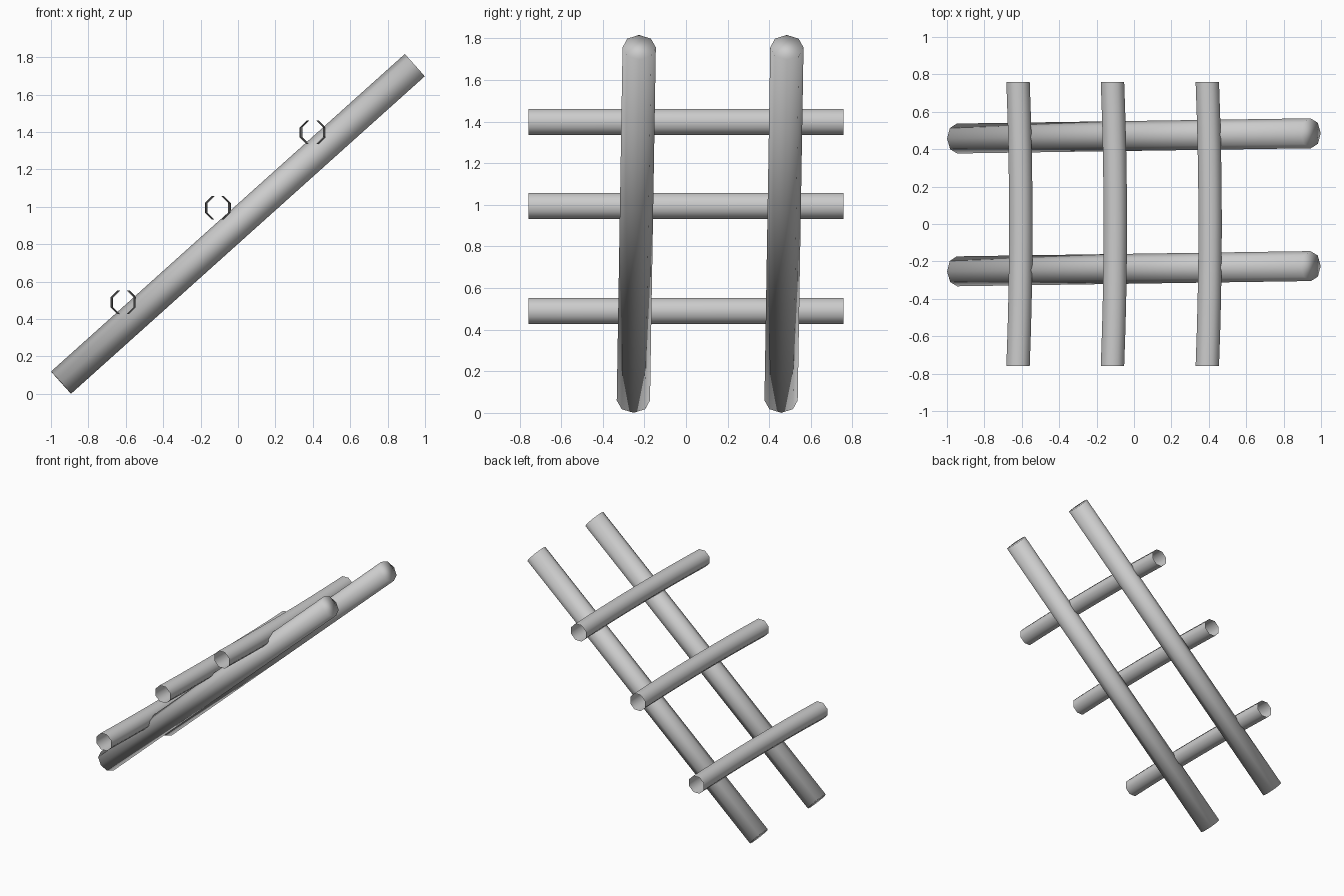
import bpy
import bmesh
from math import pi, sin, cos
from mathutils import Vector, Matrix

cube = bpy.data.objects.get("Cube")
if cube:
    bpy.data.objects.remove(cube)

SIDES = 8

grey = bpy.data.materials.new("plain_grey")
grey.use_nodes = True
colour = (0.6, 0.6, 0.6, 1)
grey.diffuse_color = colour
grey.node_tree.nodes["Principled BSDF"].inputs["Base Color"].default_value = colour


def finish(name, bm):
    """Turn a bmesh into a smooth grey object."""
    bmesh.ops.recalc_face_normals(bm, faces=bm.faces[:])
    for face in bm.faces:
        face.smooth = True
    mesh = bpy.data.meshes.new(name)
    bm.to_mesh(mesh)
    bm.free()
    mesh.materials.append(grey)
    bpy.context.collection.objects.link(bpy.data.objects.new(name, mesh))


def rail(name, start, end, radius):
    """Closed straight pole between two points, one corner facing up."""
    start, end = Vector(start), Vector(end)
    axis = end - start
    turn = axis.to_track_quat('Z', 'Y').to_matrix().to_4x4()
    bm = bmesh.new()
    bmesh.ops.create_cone(bm, cap_ends=True, segments=SIDES, radius1=radius,
                          radius2=radius, depth=axis.length,
                          matrix=Matrix.Translation((start + end) / 2) @ turn)
    finish(name, bm)


def rung(name, x, z, half_length=0.758, radius=0.0677, bow=0.015, steps=8):
    """Open tube along y, bowed gently towards +x in the middle."""
    bm = bmesh.new()
    rings = []
    for i in range(steps + 1):
        t = 2 * i / steps - 1
        centre = x + bow * (1 - t * t)
        angles = [2 * pi * (k + 0.5) / SIDES for k in range(SIDES)]
        rings.append([bm.verts.new((centre + radius * cos(a), t * half_length,
                                    z + radius * sin(a))) for a in angles])
    for a, b in zip(rings, rings[1:]):
        for k in range(SIDES):
            n = (k + 1) % SIDES
            bm.faces.new((a[k], a[n], b[n], b[k]))
    finish(name, bm)


# Two sloping side rails, leaning slightly sideways
for name, y in (("front_rail", -0.239), ("back_rail", 0.471)):
    rail(name, (-0.946, y - 0.014, 0.06), (0.945, y + 0.014, 1.757), 0.08)

# Three rungs resting in the tops of the rails
for name, x, z in (("lower_rung", -0.62, 0.489),
                   ("middle_rung", -0.115, 0.994),
                   ("upper_rung", 0.392, 1.398)):
    rung(name, x, z)
